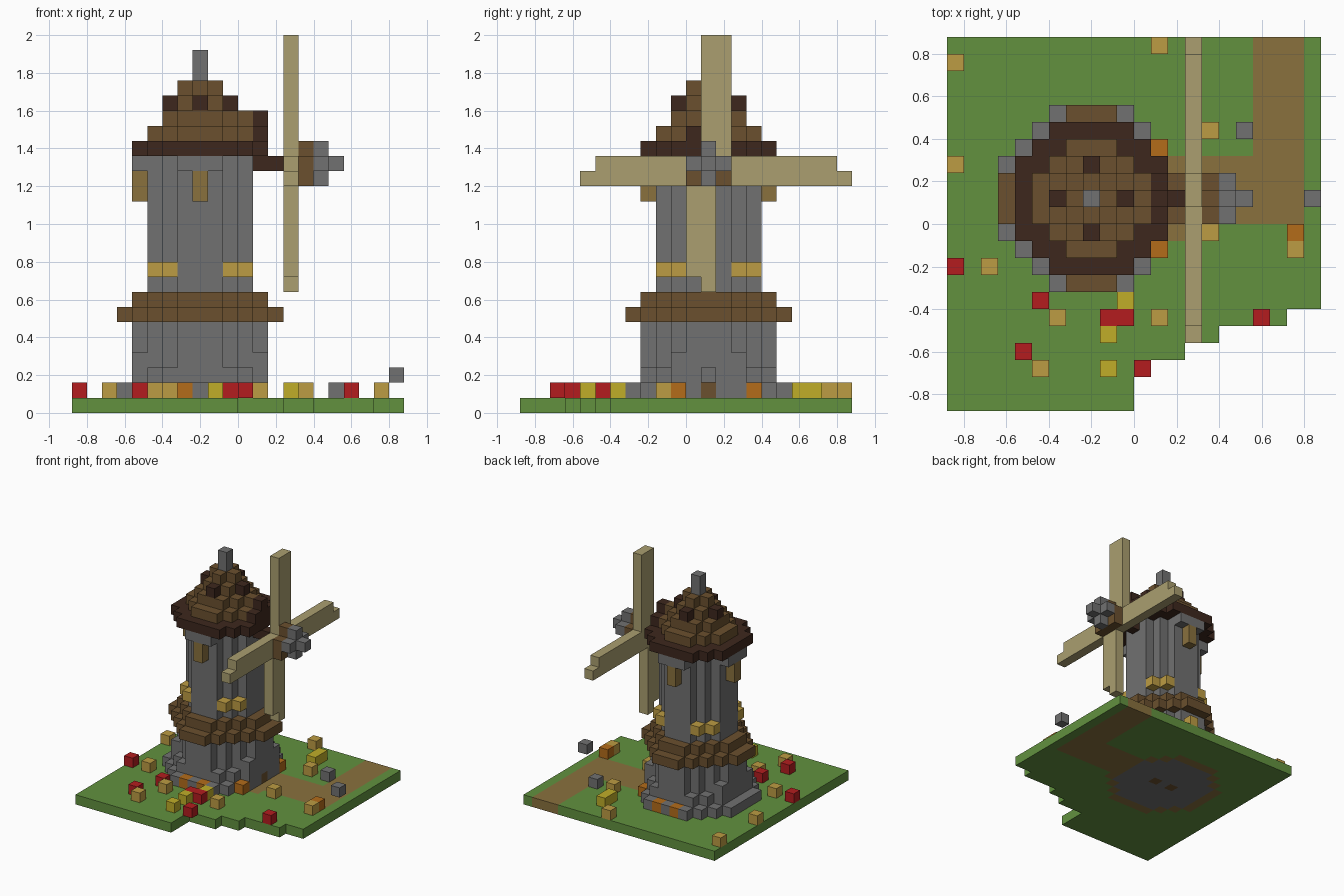
import bpy, bmesh
from mathutils import Vector

if "Cube" in bpy.data.objects:
    bpy.data.objects.remove(bpy.data.objects["Cube"])

S = 0.08                                  # block size
ORIGIN = Vector((-0.24, 0.08, 0.0))       # corner of the mill's centre block


def material(name, rgb):
    col = [(c / 255) ** 2.2 for c in rgb] + [1]
    m = bpy.data.materials.new(name)
    m.use_nodes = True
    m.diffuse_color = col
    m.node_tree.nodes["Principled BSDF"].inputs["Base Color"].default_value = col
    return m


GREEN = material("grass green", (98, 144, 65))
PATH = material("earth brown", (136, 112, 64))
GREY = material("stone grey", (112, 112, 112))
DARK = material("dark brown", (64, 44, 35))
BROWN = material("timber brown", (106, 81, 50))
SAIL = material("sail beige", (169, 157, 111))
TAN = material("straw tan", (187, 155, 69))
ORANGE = material("orange", (178, 108, 32))
RED = material("red", (178, 34, 36))
YELLOW = material("yellow", (190, 172, 45))

used = set()
AXES = [Vector(v) for v in ((1, 0, 0), (0, 1, 0), (0, 0, 1))]


def blocks(name, mat, cells):
    """Build a shell of blocks from (x, y, level) cells around the mill axis."""
    cells = set(cells) - used
    used.update(cells)
    bm = bmesh.new()
    verts = {}

    def vert(p):
        key = tuple(p)
        if key not in verts:
            verts[key] = bm.verts.new(ORIGIN + p * S)
        return verts[key]

    for cell in sorted(cells):
        c = Vector(cell)
        for a in range(3):
            n, u, v = AXES[a], AXES[(a + 1) % 3], AXES[(a + 2) % 3]
            for side in (0, 1):
                step = n if side else -n
                if tuple(int(q) for q in c + step) in cells:
                    continue
                p = c + n * side
                loop = [p, p + u, p + u + v, p + v]
                bm.faces.new([vert(q) for q in (loop if side else loop[::-1])])
    mesh = bpy.data.meshes.new(name)
    bm.to_mesh(mesh)
    bm.free()
    mesh.materials.append(mat)
    ob = bpy.data.objects.new(name, mesh)
    bpy.context.collection.objects.link(ob)
    return ob


def ring(outer, inner=-1):
    """Plan cells whose squared distance lies between two limits."""
    r = range(-6, 7)
    return [(x, y) for x in r for y in r if inner < x * x + y * y <= outer]


def stack(plan, low, high):
    return [(x, y, k) for x, y in plan for k in range(low, high)]


def box(xs, ys, ks):
    return [(x, y, k) for x in range(*xs) for y in range(*ys) for k in range(*ks)]


def scatter(spots, level=1):
    return [(i - 8, j - 12, level) for i, j in spots]


# Ground with tower floor, ring of earth, path and stepped corner
blocks("floor_inlay", BROWN, [(-1, 0, 0), (1, 0, 0)])
blocks("tower_floor", GREY, stack(ring(20), 0, 1))
blocks("path", PATH, stack(ring(29, 20), 0, 1) + box((5, 10), (-1, 3), (0, 1))
       + box((10, 13), (-1, 10), (0, 1)))
lawn = []
for i in range(22):
    first = 0 if i < 11 else 3 if i < 14 else 4 if i < 16 else 5 if i < 20 else 6
    lawn += scatter([(i, j) for j in range(first, 22)], 0)
blocks("lawn", GREEN, lawn)

# Stone base with rubble, door and lamps at its foot
blocks("door", BROWN, [(4, 0, 1)])
blocks("foot_bushes", ORANGE, [(x, y, 1) for x in (-1, 1) for y in (-5, 5)]
       + [(4, 3, 1), (4, -3, 1)])
blocks("foot_rubble", GREY, [c for c in stack(ring(29, 20), 1, 2) if c[0] < 5])
blocks("tower_base", GREY, stack(ring(17), 1, 6) + stack(ring(20), 1, 3)
       + [(x, y, 3) for x in (-4, 4) for y in (-2, 2)])

# Timber gallery
gallery = [p for p in ring(26) if max(abs(p[0]), abs(p[1])) == 5 or p in ring(20)]
blocks("gallery", BROWN, stack(gallery, 6, 7) + stack(ring(17), 7, 8))

# Upper tower, straw bales, windows and lintels
blocks("tower", GREY, stack(ring(10), 8, 17))
blocks("straw_bales", TAN, stack(ring(13, 10), 9, 10))
blocks("windows", PATH, stack([(-4, 0), (0, -4), (0, 4)], 14, 16))
blocks("lintels", GREY, [c for c in stack(ring(17, 15), 16, 17) if c[0] < 4])

# Stepped roof with dormers and post
blocks("eaves", DARK, stack(ring(20), 17, 18))
blocks("roof", BROWN, stack(ring(10), 18, 19) + stack(ring(5), 19, 20) + [(3, 0, 19)]
       + stack(ring(2), 20, 21) + stack(ring(1), 21, 22))
blocks("dormers", DARK, [(2, 0, 20), (-2, 0, 20), (0, 2, 20), (0, -2, 20)]
       + box((4, 5), (-1, 2), (18, 19)) + [(4, 0, 19)])
blocks("roof_post", GREY, box((0, 1), (0, 1), (22, 24)))

# Axle, sails and hub
blocks("axle", DARK, box((4, 6), (0, 1), (16, 17)))
plane = (6, 7)
blocks("sails", SAIL, box(plane, (0, 2), (17, 25)) + box(plane, (-1, 1), (9, 15))
       + [(6, 0, 8)] + box(plane, (-7, 9), (15, 17)) + [(6, -8, 15), (6, 9, 15)])
cross = [(y, 16 + z) for y, z in ring(1)]
blocks("hub_back", BROWN, [(7, y, k) for y, k in cross + [(-1, 15), (1, 15)]])
blocks("hub_front", GREY, [(8, y, k) for y, k in cross] + [(9, 0, 16)])

# Garden
blocks("hay_blocks", TAN, scatter([(0, 20), (0, 14), (12, 21), (15, 16), (15, 10),
                                   (2, 8), (6, 5), (5, 2), (12, 5), (20, 9)]))
blocks("red_flowers", RED, scatter([(0, 8), (5, 6), (9, 5), (10, 5), (4, 3),
                                    (11, 2), (18, 5)]))
blocks("yellow_flowers", YELLOW, scatter([(10, 6), (9, 4), (9, 2), (14, 18), (14, 19)]))
blocks("orange_flower", ORANGE, scatter([(20, 10)]))
blocks("loose_stones", GREY, scatter([(17, 16)]) + scatter([(21, 12)], 2))
